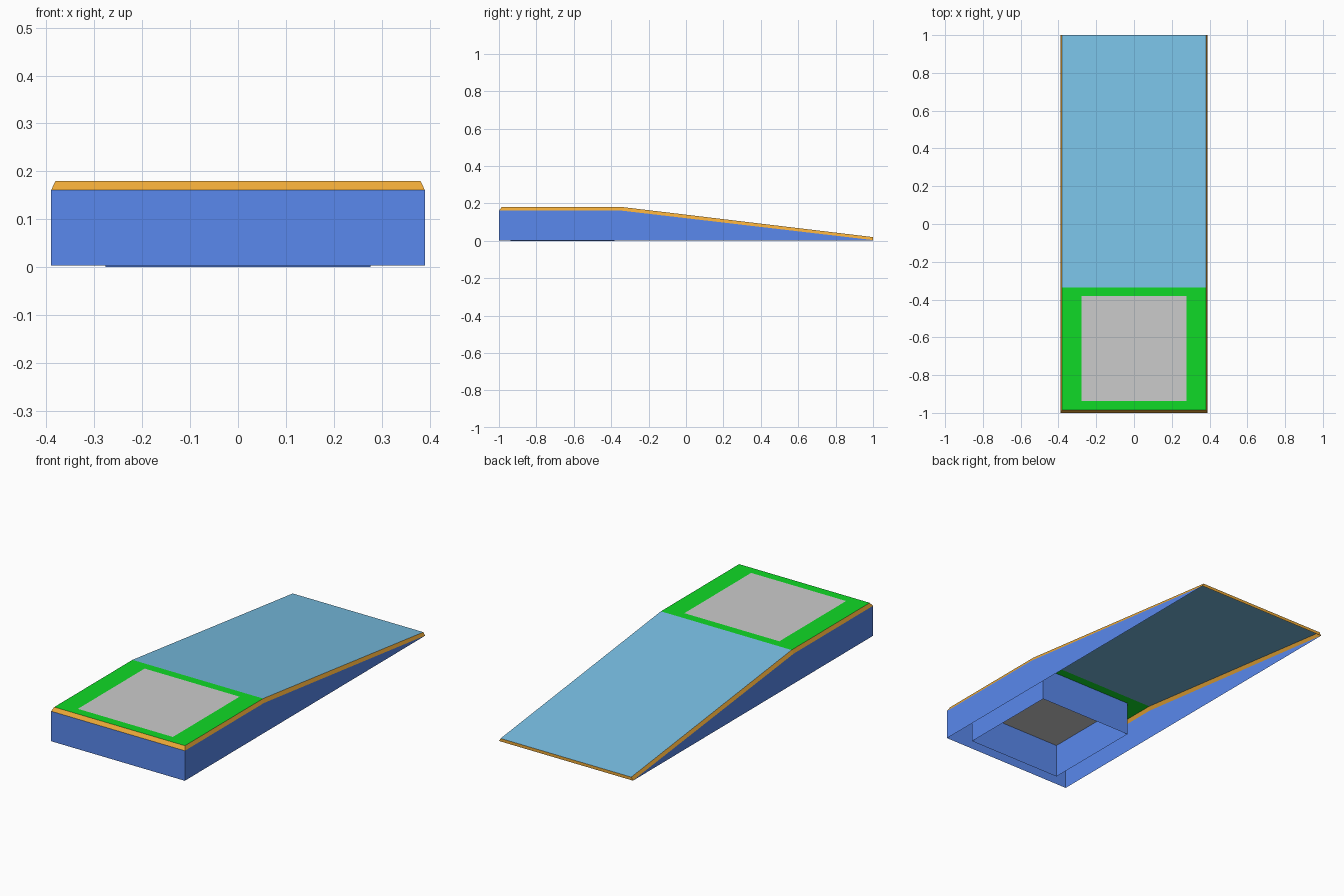
import bpy

if "Cube" in bpy.data.objects:
    bpy.data.objects.remove(bpy.data.objects["Cube"])

FLOOR = 0.003                    # lower rim of the outer skirt
W_LOW, W_TOP = 0.39, 0.381       # half widths below and above the chamfer
CREST = -0.335                   # where deck and ramp meet
TOP = 0.18
BX, BY0, BY1 = 0.277, -0.938, -0.382   # recessed box footprint


def material(name, rgb):
    m = bpy.data.materials.new(name)
    m.diffuse_color = (*rgb, 1)
    m.use_nodes = True
    m.node_tree.nodes["Principled BSDF"].inputs["Base Color"].default_value = m.diffuse_color
    return m


BLUE = material("blue", (0.10, 0.25, 0.85))
ORANGE = material("orange", (0.85, 0.40, 0.04))
GREEN = material("green", (0.005, 0.70, 0.02))
SKY = material("sky_blue", (0.19, 0.52, 0.77))


def sheet(name, verts, faces, mat=None, mirror=False):
    me = bpy.data.meshes.new(name)
    me.from_pydata(verts, [], faces)
    if mat:
        me.materials.append(mat)
    ob = bpy.data.objects.new(name, me)
    bpy.context.collection.objects.link(ob)
    if mirror:
        ob.modifiers.new("mirror", 'MIRROR')
    return ob


def rect(x, y0, y1, z):
    return [(-x, y0, z), (x, y0, z), (x, y1, z), (-x, y1, z)]


# Chamfer lines along the right side: front corner, crest, ramp foot
low = [(W_LOW, -1, 0.161), (W_LOW, CREST - 0.005, 0.161), (W_LOW, 1, FLOOR + 0.001)]
top = [(W_TOP, -0.986, TOP), (W_TOP, CREST, TOP), (W_TOP, 1, 0.02)]


def flip(p):
    return (-p[0], p[1], p[2])


# Blue skirt
sheet("side_wall", [(W_LOW, -1, FLOOR), (W_LOW, 1, FLOOR)] + low[::-1],
      [(0, 1, 2, 3, 4)], BLUE, mirror=True)
sheet("front_wall", [(-W_LOW, -1, FLOOR), (W_LOW, -1, FLOOR), low[0], flip(low[0])],
      [(0, 1, 2, 3)], BLUE)

# Orange chamfer trim
sheet("side_trim", low + top, [(0, 1, 4, 3), (1, 2, 5, 4)], ORANGE, mirror=True)
sheet("front_trim", [flip(low[0]), low[0], top[0], flip(top[0])], [(0, 1, 2, 3)], ORANGE)
sheet("ramp_foot_trim", [low[2], flip(low[2]), flip(top[2]), top[2]], [(0, 1, 2, 3)], ORANGE)

# Sloping ramp
sheet("ramp", [flip(top[1]), top[1], top[2], flip(top[2])], [(0, 1, 2, 3)], SKY)

# Green deck border around the pad
ring = [(i, (i + 1) % 4, (i + 1) % 4 + 4, i + 4) for i in range(4)]
sheet("deck_border", rect(W_TOP, -0.986, CREST, TOP) + rect(BX, BY0, BY1, TOP), ring, GREEN)

# Grey pad and the open box beneath it
sheet("pad", rect(BX, BY0, BY1, TOP), [(0, 1, 2, 3)])
sheet("pad_box", rect(BX, BY0, BY1, 0) + rect(BX, BY0, BY1, TOP), ring, BLUE)
